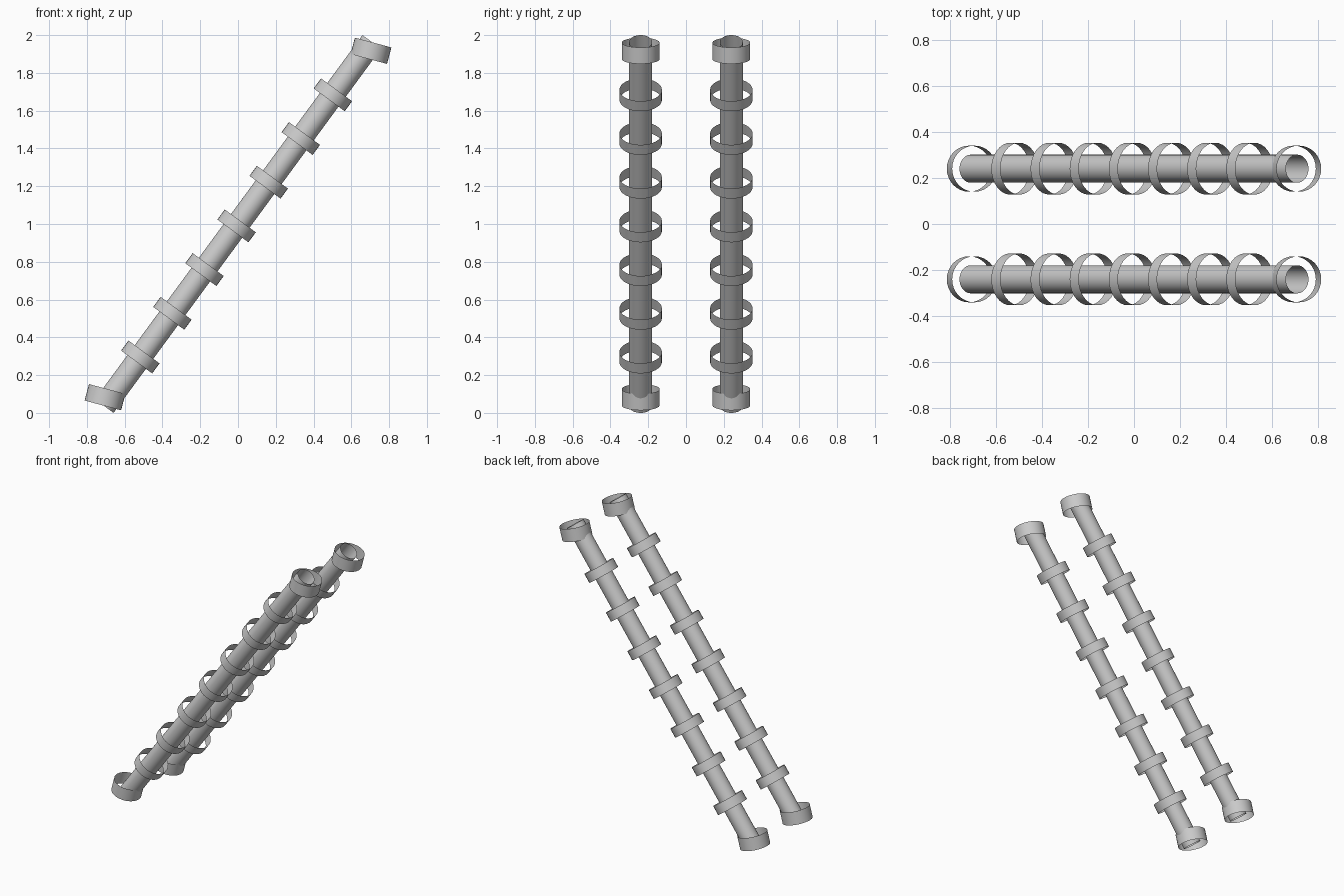
import bpy
from math import atan2, sin, cos, radians, hypot

if "Cube" in bpy.data.objects:
    bpy.data.objects.remove(bpy.data.objects["Cube"])

END_X, END_Z = 0.708, 0.964          # tube end relative to its middle
LEAN = atan2(END_X, END_Z)
LENGTH = 2 * hypot(END_X, END_Z)


def sleeve(name, loc, rx, ry, height, tilt, sides=32):
    """Open-ended thin band, tilted about the y axis."""
    bpy.ops.mesh.primitive_cylinder_add(vertices=sides, radius=1, depth=height,
                                        end_fill_type='NOTHING',
                                        location=loc, rotation=(0, tilt, 0))
    ob = bpy.context.object
    ob.name = name
    for v in ob.data.vertices:
        v.co.x *= rx
        v.co.y *= ry
    bpy.ops.object.shade_smooth_by_angle(angle=radians(40))
    return ob


for side, y in (("front", -0.24), ("back", 0.24)):
    # Long leaning tube
    sleeve(f"{side}_tube", (0, y, 1), 0.061, 0.061, LENGTH, LEAN)

    # Seven loose rings along the tube
    for i in range(7):
        t = -0.0125 + (i - 3) * 0.287
        sleeve(f"{side}_ring_{i + 1}",
               (t * sin(LEAN), y, 1 + t * cos(LEAN)),
               0.102, 0.1125, 0.066, LEAN)

    # Wide collars at both ends
    for end, s in (("lower", -1), ("upper", 1)):
        sleeve(f"{side}_{end}_collar", (s * 0.704, y, 1 + s * 0.917),
               0.1, 0.1, 0.09, radians(15))
